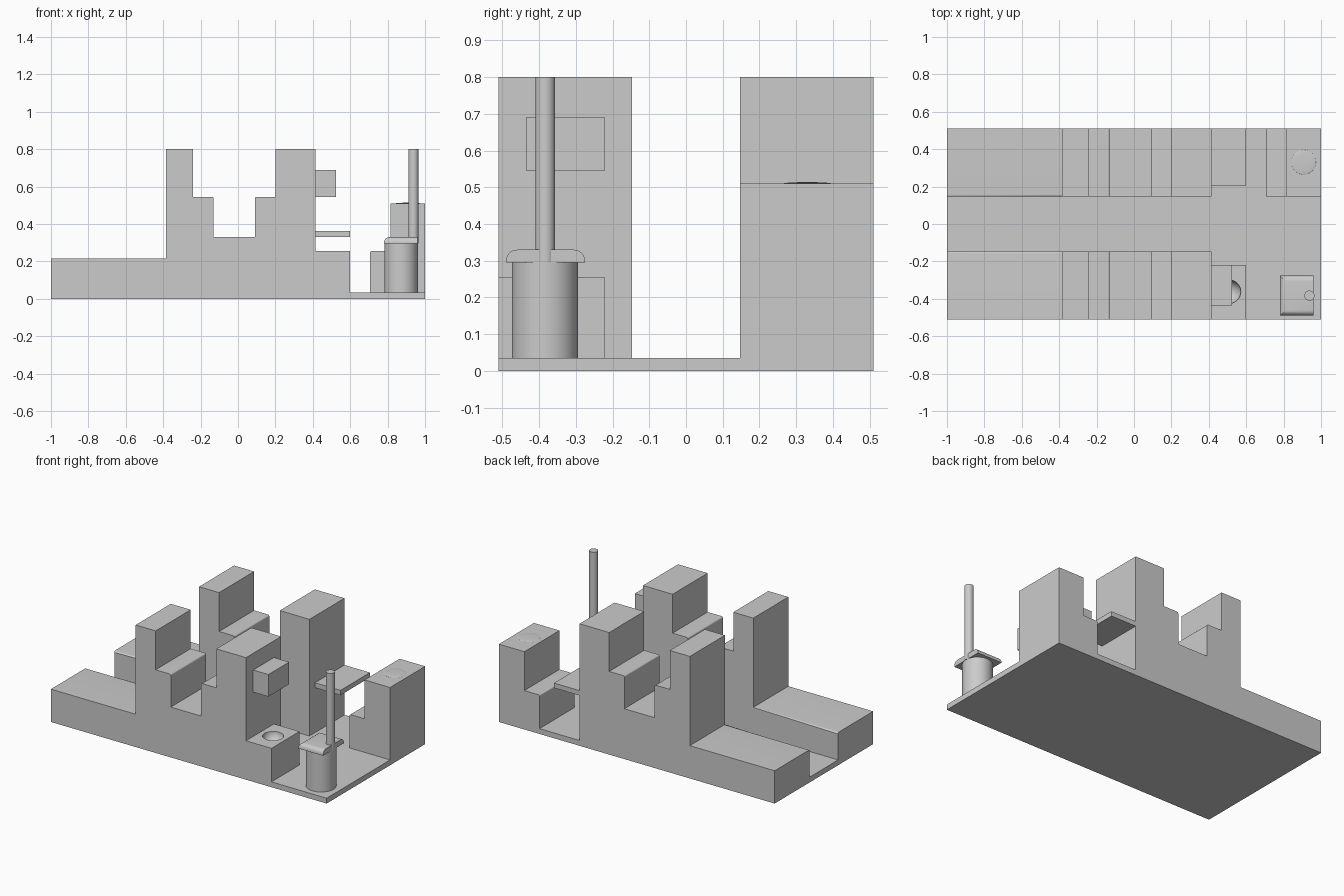
import bpy
import bmesh
from mathutils import Vector

default = bpy.data.objects.get("Cube")
if default:
    bpy.data.objects.remove(default, do_unlink=True)

grey = bpy.data.materials.new("light_grey")
grey.use_nodes = True
colour = (0.6, 0.6, 0.6, 1)
grey.diffuse_color = colour
grey.node_tree.nodes["Principled BSDF"].inputs["Base Color"].default_value = colour

BASE_TOP = 0.035
OUTER, INNER = 0.51, 0.147


def finish(name, bm, smooth=False):
    bmesh.ops.recalc_face_normals(bm, faces=bm.faces[:])
    mesh = bpy.data.meshes.new(name)
    bm.to_mesh(mesh)
    bm.free()
    obj = bpy.data.objects.new(name, mesh)
    bpy.context.collection.objects.link(obj)
    mesh.materials.append(grey)
    if smooth:
        bpy.ops.object.select_all(action="DESELECT")
        obj.select_set(True)
        bpy.context.view_layer.objects.active = obj
        bpy.ops.object.shade_smooth_by_angle()
    return obj


def prism(name, profile, y0, y1, rule=None, size=0.01):
    """Extrude an x-z profile along y and round the edges picked by rule."""
    bm = bmesh.new()
    face = bm.faces.new([bm.verts.new((x, y0, z)) for x, z in profile])
    new = bmesh.ops.extrude_face_region(bm, geom=[face])["geom"]
    verts = [v for v in new if isinstance(v, bmesh.types.BMVert)]
    bmesh.ops.translate(bm, vec=(0, y1 - y0, 0), verts=verts)
    if rule:
        edges = [e for e in bm.edges if rule(e.verts[0].co, e.verts[1].co)]
        bmesh.ops.bevel(bm, geom=edges, offset=size, segments=6,
                        profile=0.5, affect="EDGES")
    return finish(name, bm, rule is not None)


def box(name, x0, x1, y0, y1, z0, z1, rule=None, size=0.01):
    return prism(name, [(x0, z0), (x1, z0), (x1, z1), (x0, z1)],
                 y0, y1, rule, size)


def cylinder(name, x, y, r, z0, z1):
    bm = bmesh.new()
    bmesh.ops.create_cone(bm, cap_ends=True, segments=48, radius1=r,
                          radius2=r, depth=z1 - z0)
    bmesh.ops.translate(bm, vec=(x, y, (z0 + z1) / 2), verts=bm.verts[:])
    return finish(name, bm, True)


def ball(name, centre, r, height=None):
    bm = bmesh.new()
    bmesh.ops.create_uvsphere(bm, u_segments=48, v_segments=24, radius=r)
    bmesh.ops.scale(bm, vec=(1, 1, (height or r) / r), verts=bm.verts[:])
    bmesh.ops.translate(bm, vec=Vector(centre), verts=bm.verts[:])
    return finish(name, bm, True)


def at(value, target):
    return abs(value - target) < 0.001


# Base plate
box("base_plate", -1, 1, -OUTER, OUTER, 0, BASE_TOP)

# Pair of stepped walls with softened step and channel edges
steps = [(-1, BASE_TOP), (-1, 0.215), (-0.385, 0.215), (-0.385, 0.8),
         (-0.24, 0.8), (-0.24, 0.545), (-0.13, 0.545), (-0.13, 0.33),
         (0.09, 0.33), (0.09, 0.545), (0.2, 0.545), (0.2, 0.8),
         (0.415, 0.8), (0.415, BASE_TOP)]


def wall_edge(a, b):
    step = at(a.z, 0.545) and at(b.z, 0.545) and at(a.x, b.x) \
        and (at(a.x, -0.13) or at(a.x, 0.09))
    channel = at(a.z, 0.215) and at(b.z, 0.215) \
        and at(abs(a.y), INNER) and at(a.y, b.y)
    return step or channel


prism("front_wall", steps, -OUTER, -INNER, wall_edge)
prism("back_wall", steps, INNER, OUTER, wall_edge)

# Fittings on the end of the walls
box("upper_block", 0.415, 0.525, -0.435, -0.22, 0.545, 0.69)
box("back_shelf", 0.415, 0.6, 0.205, OUTER, 0.33, 0.362)

# Low block with a round bowl
low = box("bowl_block", 0.415, 0.6, -OUTER, -0.22, BASE_TOP, 0.255)
cutter = ball("bowl_cutter", (0.508, -0.362, 0.255), 0.063)
mod = low.modifiers.new("bowl", "BOOLEAN")
mod.operation = "DIFFERENCE"
mod.solver = "EXACT"
mod.object = cutter
bpy.ops.object.select_all(action="DESELECT")
low.select_set(True)
bpy.context.view_layer.objects.active = low
bpy.ops.object.modifier_apply(modifier=mod.name)
bpy.data.objects.remove(cutter, do_unlink=True)
bpy.ops.object.shade_smooth_by_angle()

# Corner tower with a step and a very shallow dome
tower = [(0.705, BASE_TOP), (0.705, 0.255), (0.815, 0.255),
         (0.815, 0.51), (1, 0.51), (1, BASE_TOP)]
prism("corner_tower", tower, INNER, OUTER,
      lambda a, b: at(a.x, 0.705) and at(b.x, 0.705)
      and at(a.z, 0.255) and at(b.z, 0.255))
ball("tower_dome", (0.907, 0.33, 0.51), 0.065, 0.004)

# Post: drum, rounded cap and thin rod
cylinder("post_drum", 0.872, -0.384, 0.09, BASE_TOP, 0.297)
box("post_cap", 0.78, 0.96, -0.49, -0.275, 0.295, 0.33,
    lambda a, b: at(a.z, 0.33) and at(b.z, 0.33)
    and not (at(a.x, 0.96) and at(b.x, 0.96)), 0.03)
cylinder("post_rod", 0.938, -0.383, 0.027, 0.295, 0.8)
